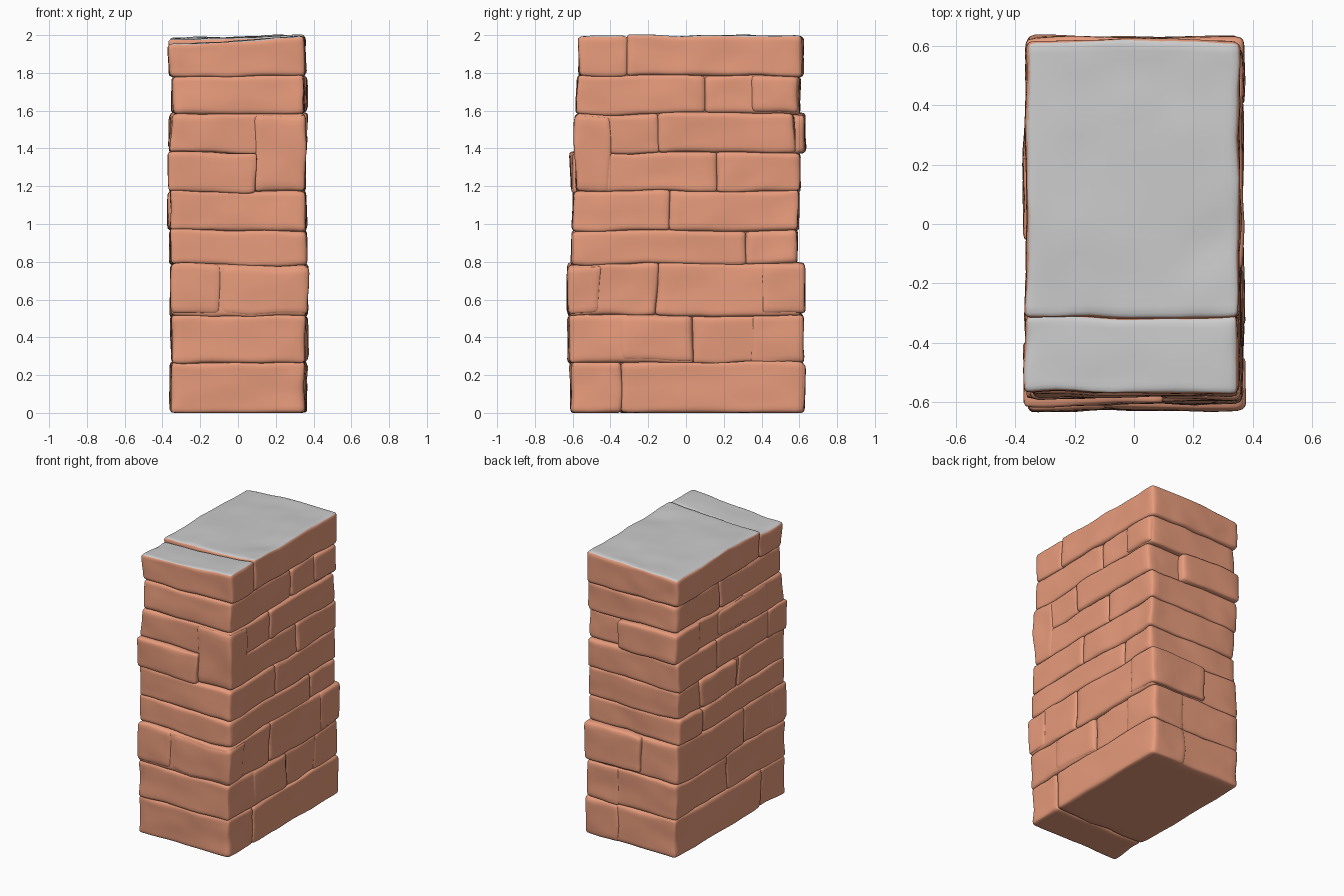
import bpy, bmesh, math
from mathutils import Vector, noise

terracotta = bpy.data.materials.new("terracotta")
terracotta.diffuse_color = (0.80, 0.33, 0.20, 1)
plaster = bpy.data.materials.new("grey_top")
plaster.diffuse_color = (0.8, 0.8, 0.8, 1)


def weathered(p):
    """Continuous world-space wobble, so neighbouring bricks stay fitted."""
    big = noise.noise_vector(p * 2.7 + Vector((3.1, 8.2, 1.7)))
    small = noise.noise_vector(p * 8.0 + Vector((9.4, 2.3, 6.1)))
    q = p + big * 0.014 + small * 0.006
    return q


def brick(name, x0, x1, y0, y1, z0, z1, r=0.024, top=None, cuts=15):
    lo, hi = Vector((x0, y0, z0)), Vector((x1, y1, z1))
    mid, half = (lo + hi) / 2, (hi - lo) / 2 + Vector((0, 0.003, 0.003))
    bm = bmesh.new()
    bmesh.ops.create_cube(bm, size=2)
    bmesh.ops.subdivide_edges(bm, edges=bm.edges[:], cuts=cuts, use_grid_fill=True)
    for v in bm.verts:
        # grid packed toward the edges, then rounded with a chipped radius
        p = Vector([math.sin(c * math.pi / 2) * h for c, h in zip(v.co, half)])
        rad = r * (1 + 0.7 * noise.noise((p + mid) * 6))
        inner = Vector([max(-(h - rad), min(h - rad, c)) for c, h in zip(p, half)])
        d = p - inner
        if d.length > 1e-6:
            m = max(abs(c) for c in d)
            p = inner + d.normalized() * m
        w = weathered(p + mid)
        if top:  # tilted upper surface
            k = max(0, (p.z + half.z) / (2 * half.z))
            w.z += k * (top[0] + (top[1] - top[0]) * (w.x + 0.36) / 0.72)
        if z0 == 0:
            w.z = p.z + mid.z + 0.003 if p.z < -half.z * 0.7 else w.z
        v.co = w
    bm.normal_update()
    for f in bm.faces:
        f.smooth = True
        if top and f.normal.z > 0.7:
            f.material_index = 1
    me = bpy.data.meshes.new(name)
    bm.to_mesh(me)
    bm.free()
    me.materials.append(terracotta)
    me.materials.append(plaster)
    ob = bpy.data.objects.new(name, me)
    bpy.context.collection.objects.link(ob)
    return ob


# Full-width courses: z range, y stops, x range of each brick
courses = [
    (0.00, 0.267, (-0.61, -0.345, 0.615), ((-0.352, 0.362), (-0.355, 0.367))),
    (0.267, 0.515, (-0.62, 0.035, 0.61), ((-0.352, 0.362), (-0.355, 0.352))),
    (0.515, 0.785, (-0.618, -0.155, 0.60), ((-0.352, 0.365), (-0.358, 0.362))),
    (0.785, 0.965, (-0.60, 0.32, 0.585), ((-0.357, 0.360), (-0.367, 0.355))),
    (0.965, 1.175, (-0.60, -0.09, 0.592), ((-0.355, 0.360), (-0.350, 0.356))),
    (1.175, 1.378, (-0.575, 0.16, 0.598), ((-0.358, 0.354), (-0.365, 0.360))),
    (1.378, 1.585, (-0.58, -0.15, 0.575), ((-0.358, 0.352), (-0.352, 0.362))),
    (1.585, 1.785, (-0.578, 0.105, 0.605), ((-0.350, 0.345), (-0.345, 0.352))),
]
for i, (z0, z1, ys, xs) in enumerate(courses):
    for j, (x0, x1) in enumerate(xs):
        brick(f"course_{i + 1}_brick_{j + 1}", x0, x1, ys[j], ys[j + 1], z0, z1)

# Top course with the grey upper surface
brick("top_brick_front", -0.362, 0.352, -0.57, -0.31, 1.785, 1.98, top=(-0.028, 0.008))
brick("top_brick_back", -0.366, 0.356, -0.31, 0.618, 1.785, 1.99, top=(-0.012, 0.008), cuts=21)

# Facing bricks that stand slightly proud of the courses
facings = {
    "front_low_left": (-0.354, -0.09, -0.626, -0.45, 0.53, 0.785),
    "front_low_right": (-0.09, 0.372, -0.622, -0.45, 0.525, 0.775),
    "front_mid_left": (-0.366, 0.095, -0.608, -0.40, 1.17, 1.375),
    "front_mid_right": (0.09, 0.358, -0.588, -0.40, 1.178, 1.575),
    "back_low": (-0.08, 0.368, 0.40, 0.625, 0.53, 0.785),
    "back_high": (-0.362, 0.11, 0.35, 0.628, 1.375, 1.58),
    "right_base_corner": (0.10, 0.363, 0.37, 0.622, 0.0, 0.262),
    "right_second": (0.10, 0.367, -0.345, 0.035, 0.277, 0.51),
    "right_second_corner": (0.10, 0.358, 0.345, 0.616, 0.262, 0.515),
    "left_middle": (-0.372, -0.10, -0.05, 0.34, 0.975, 1.17),
    "left_high": (-0.362, -0.10, -0.40, 0.15, 1.40, 1.575),
    "right_high": (0.10, 0.364, 0.35, 0.60, 1.595, 1.78),
}
for name, box in facings.items():
    brick(name + "_facing", *box, cuts=11)

# Solid heart behind the joints
brick("core", -0.325, 0.325, -0.54, 0.55, 0.02, 1.93, cuts=9)
